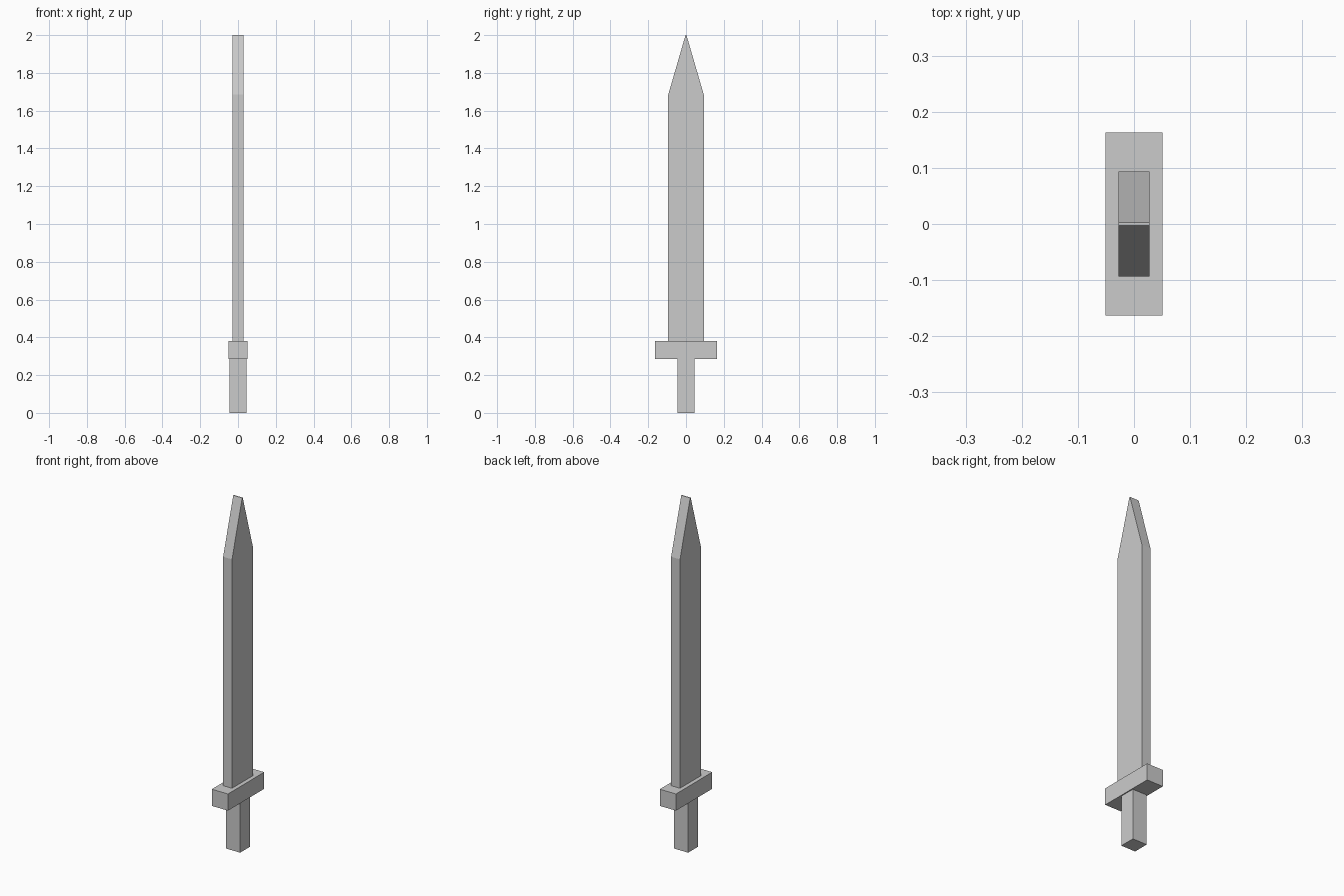
import bpy
import bmesh

if "Cube" in bpy.data.objects:
    bpy.data.objects.remove(bpy.data.objects["Cube"])


def extrude_profile(name, half_profile, half_x):
    """Mirror a (y, z) half profile across y = 0 and extrude it along x."""
    outline = half_profile + [(-y, z) for y, z in reversed(half_profile)]
    bm = bmesh.new()
    face = bm.faces.new([bm.verts.new((-half_x, y, z)) for y, z in outline])
    ext = bmesh.ops.extrude_face_region(bm, geom=[face])
    moved = [v for v in ext["geom"] if isinstance(v, bmesh.types.BMVert)]
    bmesh.ops.translate(bm, verts=moved, vec=(2 * half_x, 0, 0))
    bmesh.ops.recalc_face_normals(bm, faces=bm.faces[:])
    mesh = bpy.data.meshes.new(name)
    bm.to_mesh(mesh)
    bm.free()
    obj = bpy.data.objects.new(name, mesh)
    bpy.context.collection.objects.link(obj)
    return obj


GUARD_BOTTOM, GUARD_TOP = 0.286, 0.381

# Square grip
extrude_profile("grip", [(0.045, 0), (0.045, GUARD_BOTTOM)], 0.045)

# Crossguard block
extrude_profile("crossguard", [(0.163, GUARD_BOTTOM), (0.163, GUARD_TOP)], 0.051)

# Flat blade tapering to a very narrow tip
extrude_profile("blade", [(0.094, GUARD_TOP), (0.094, 1.685), (0.0025, 2.0)], 0.028)
